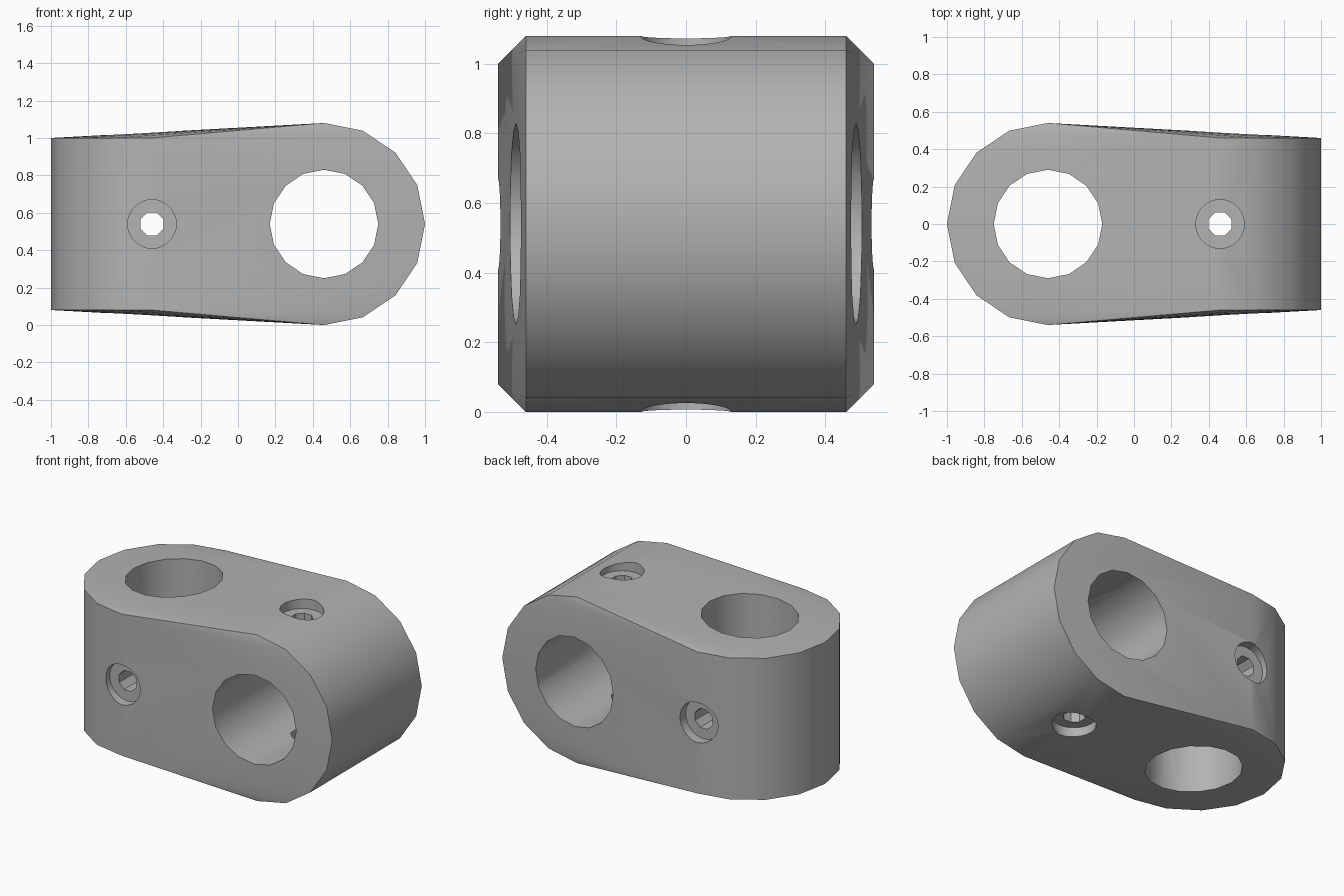
import bpy, bmesh, math
from mathutils import Matrix, Vector

if "Cube" in bpy.data.objects:
    bpy.data.objects.remove(bpy.data.objects["Cube"])

MID = 0.54      # height of both axes
OFF = 0.46      # axis offset from the centre, also half length of each barrel
R_OUT, R_BORE = 0.54, 0.29
R_SINK, R_SCREW = 0.13, 0.067
SINK_FLOOR = 0.475

grey = bpy.data.materials.new("cast_grey")
grey.diffuse_color = (0.45, 0.45, 0.45, 1)
grey.use_nodes = True
grey.node_tree.nodes["Principled BSDF"].inputs["Base Color"].default_value = grey.diffuse_color


def add_cylinder(bm, x, y, z, axis, radius, length, sides, turn=0.0):
    """Capped cylinder centred at (x, y, z), along 'Y' or 'Z'."""
    m = Matrix.Translation((x, y, z))
    if axis == 'Y':
        m = m @ Matrix.Rotation(math.pi / 2, 4, 'X')
    m = m @ Matrix.Rotation(turn, 4, 'Z')
    bmesh.ops.create_cone(bm, cap_ends=True, segments=sides, radius1=radius,
                          radius2=radius, depth=length, matrix=m)


def make_object(name, bm):
    bmesh.ops.recalc_face_normals(bm, faces=bm.faces)
    me = bpy.data.meshes.new(name)
    bm.to_mesh(me)
    bm.free()
    ob = bpy.data.objects.new(name, me)
    bpy.context.collection.objects.link(ob)
    me.materials.append(grey)
    return ob


# Clamp body: hull around an upright barrel and a front-to-back barrel
bm = bmesh.new()
for x, axis in ((-OFF, 'Z'), (OFF, 'Y')):
    add_cylinder(bm, x, 0, MID, axis, R_OUT, 2 * OFF, 16)
points = [v.co.copy() for v in bm.verts]
bm.free()
bm = bmesh.new()
for p in points:
    bm.verts.new(p)
hull = bmesh.ops.convex_hull(bm, input=bm.verts)
spare = {g for g in hull["geom_interior"] + hull["geom_unused"]
         if isinstance(g, bmesh.types.BMVert)}
bmesh.ops.delete(bm, geom=list(spare), context='VERTS')
bmesh.ops.dissolve_limit(bm, angle_limit=0.002, verts=bm.verts, edges=bm.edges)
body = make_object("clamp_body", bm)


def cut(name, build):
    """Subtract a helper shape from the body and apply it."""
    bm = bmesh.new()
    build(bm)
    tool = make_object(name, bm)
    tool.hide_render = True
    mod = body.modifiers.new(name, 'BOOLEAN')
    mod.operation, mod.solver, mod.object = 'DIFFERENCE', 'EXACT', tool
    bpy.ops.object.modifier_apply(modifier=mod.name)
    bpy.data.objects.remove(tool, do_unlink=True)


bpy.context.view_layer.objects.active = body
body.select_set(True)

# Each half: pipe bore along its axis, screw hole and two counterbores across it
for x, axis, cross in ((-OFF, 'Z', 'Y'), (OFF, 'Y', 'Z')):
    cut("pipe_bore", lambda b: add_cylinder(b, x, 0, MID, axis, R_BORE, 2, 16))
    cut("screw_hole", lambda b: add_cylinder(b, x, 0, MID, cross, R_SCREW, 2, 8,
                                             math.pi / 8))
    for s in (-1, 1):
        d = Vector((0, s, 0)) if cross == 'Y' else Vector((0, 0, s))
        c = Vector((x, 0, MID)) + d * (SINK_FLOOR + 0.2)
        cut("counterbore", lambda b: add_cylinder(b, *c, cross, R_SINK, 0.4, 32))

bpy.ops.object.shade_smooth_by_angle(angle=math.radians(30))
